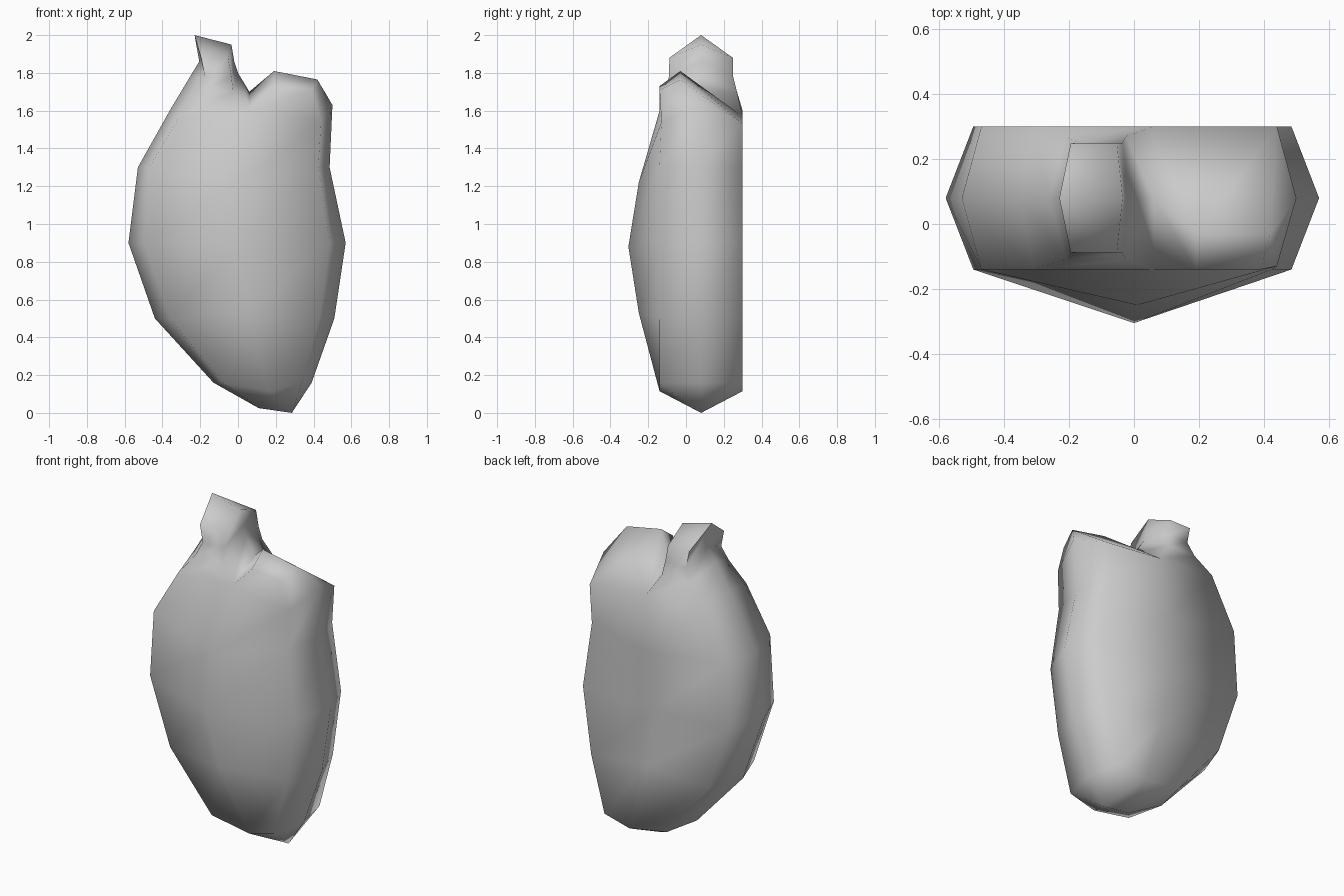
import bpy, bmesh, math

cube = bpy.data.objects.get("Cube")
if cube:
    bpy.data.objects.remove(cube, do_unlink=True)

FRONT, MID, BACK = -0.14, 0.08, 0.30
bm = bmesh.new()


def ring(points):
    return [bm.verts.new(p) for p in points]


def bridge(a, b):
    for i in range(len(a)):
        j = (i + 1) % len(a)
        bm.faces.new((a[i], a[j], b[j], b[i]))


def body_ring(left, right, z, inset, mid_x, ridge_y, ridge_z):
    """Eight sided section: pointed sides, front ridge and flat back."""
    return ring([
        (left, MID, z), (left + inset, FRONT, z), (mid_x, ridge_y, ridge_z),
        (right - inset, FRONT, z), (right, MID, z), (right - inset, BACK, z),
        (mid_x, BACK, ridge_z), (left + inset, BACK, z)])


# Body, from the tip up to the shoulders
rows = [
    body_ring(-0.13, 0.39, 0.16, 0.05, 0.17, FRONT, 0.115),
    body_ring(-0.44, 0.51, 0.50, 0.08, 0.05, -0.25, 0.53),
    body_ring(-0.58, 0.57, 0.90, 0.085, 0.0, -0.305, 0.88),
    body_ring(-0.53, 0.485, 1.30, 0.06, 0.01, -0.25, 1.22),
    ring([(-0.35, MID, 1.62), (-0.31, FRONT, 1.57), (0.06, FRONT, 1.60),
          (0.44, -0.13, 1.54), (0.50, MID, 1.63), (0.44, BACK, 1.53),
          (0.06, BACK, 1.57), (-0.31, BACK, 1.60)]),
]
for low, high in zip(rows, rows[1:]):
    bridge(low, high)

# Tip, closed along a short keel
l, fl, f, fr, r, br, b, bl = rows[0]
k1, k2 = ring([(0.11, MID, 0.025), (0.285, MID, 0.0)])
for face in ((l, fl, k1), (fl, f, k1), (f, k2, k1), (f, fr, k2), (fr, r, k2),
             (r, br, k2), (br, b, k2), (b, k1, k2), (b, bl, k1), (bl, l, k1)):
    bm.faces.new(face)

# Saddle between the vessel and the rounded chamber
l, fl, f, fr, r, br, b, bl = rows[-1]
saddle = bm.verts.new((0.06, MID, 1.70))


def vessel_ring(left, right, zl, zr, inset, half, ze):
    return ring([
        (left, MID, zl), (left + inset, MID - half, ze),
        (right - inset / 2, MID - half, ze), (right, MID, zr),
        (right - inset / 2, MID + half, ze), (left + inset, MID + half, ze)])


# Vessel on the right shoulder, with a ridged top
stack = [
    [l, fl, f, saddle, b, bl],
    vessel_ring(-0.26, 0.0, 1.77, 1.80, 0.05, 0.19, 1.70),
    vessel_ring(-0.205, -0.02, 1.86, 1.86, 0.03, 0.17, 1.78),
    vessel_ring(-0.23, -0.035, 2.0, 1.95, 0.035, 0.168, 1.88),
]
for low, high in zip(stack, stack[1:]):
    bridge(low, high)
t = stack[-1]
bm.faces.new((t[0], t[1], t[2], t[3]))
bm.faces.new((t[0], t[3], t[4], t[5]))

# Chamber on the left shoulder, its roof sloping to the back
e1, e2, p1, p2 = ring([(0.19, FRONT, 1.73), (0.39, FRONT, 1.71),
                       (0.19, -0.03, 1.81), (0.42, -0.03, 1.765)])
for face in ((f, fr, e2, e1), (e1, e2, p2, p1), (p1, p2, br, b),
             (saddle, f, e1, p1), (saddle, p1, b),
             (fr, r, p2, e2), (r, br, p2)):
    bm.faces.new(face)

bmesh.ops.recalc_face_normals(bm, faces=bm.faces)
mesh = bpy.data.meshes.new("heart_body")
bm.to_mesh(mesh)
bm.free()

# Single plain grey
grey = bpy.data.materials.new("plain_grey")
grey.use_nodes = True
colour = (0.6, 0.6, 0.6, 1.0)
grey.diffuse_color = colour
grey.node_tree.nodes["Principled BSDF"].inputs["Base Color"].default_value = colour
mesh.materials.append(grey)

heart = bpy.data.objects.new("heart_body", mesh)
bpy.context.collection.objects.link(heart)
bpy.ops.object.select_all(action='DESELECT')
heart.select_set(True)
bpy.context.view_layer.objects.active = heart
bpy.ops.object.shade_smooth_by_angle(angle=math.radians(75))
